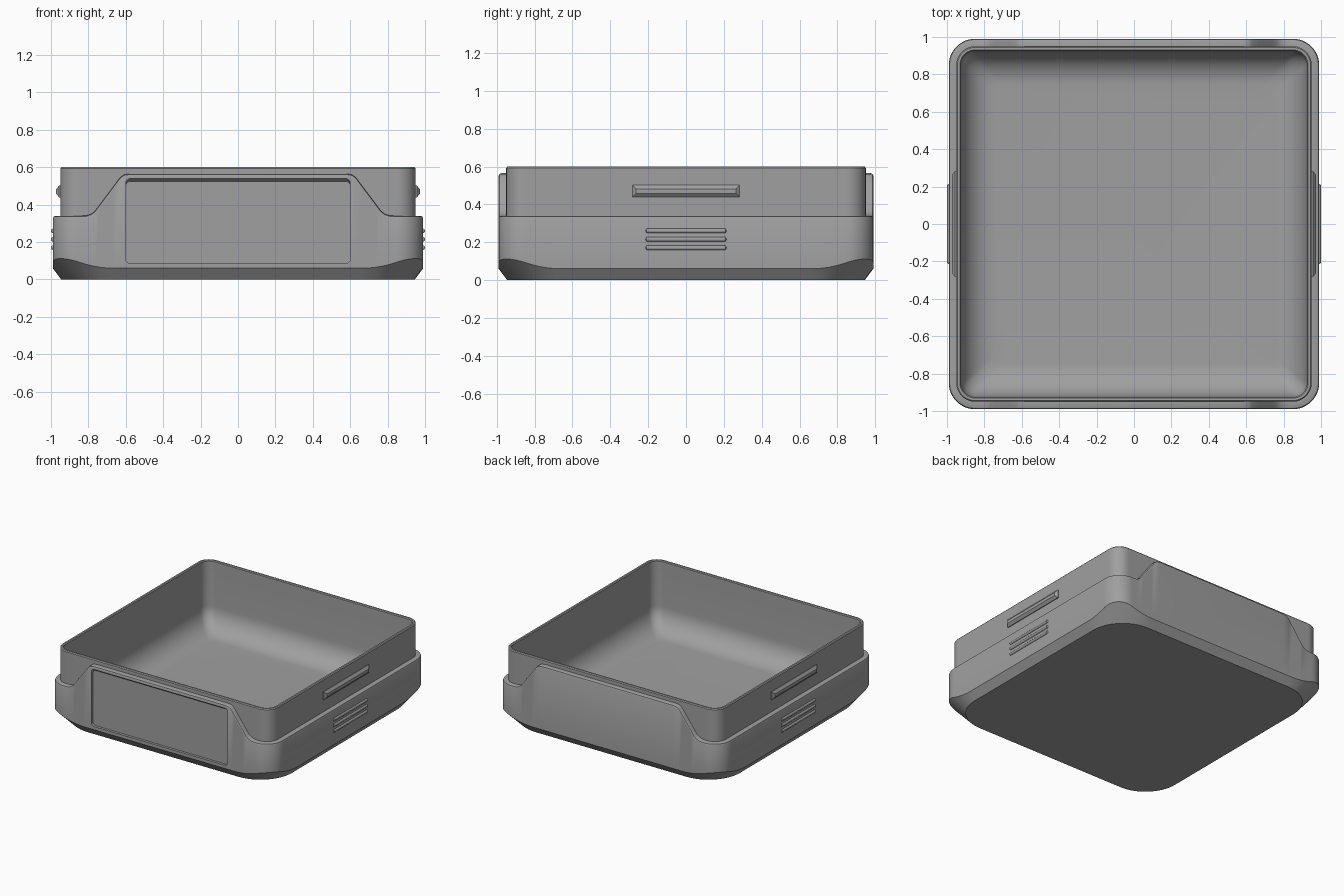
import bpy, bmesh, math
from mathutils import Vector

if "Cube" in bpy.data.objects:
    bpy.data.objects.remove(bpy.data.objects["Cube"])

grey = bpy.data.materials.new("warm_grey_plastic")
grey.diffuse_color = (0.35, 0.35, 0.35, 1)
grey.use_nodes = True
grey.node_tree.nodes["Principled BSDF"].inputs["Base Color"].default_value = grey.diffuse_color


def loft(name, rings):
    """Closed solid through rings of equal point count."""
    bm = bmesh.new()
    rows = [[bm.verts.new(p) for p in ring] for ring in rings]
    n = len(rows[0])
    for a, b in zip(rows, rows[1:]):
        for i in range(n):
            j = (i + 1) % n
            bm.faces.new((a[i], a[j], b[j], b[i]))
    bm.faces.new(rows[0][::-1])
    bm.faces.new(rows[-1])
    bmesh.ops.recalc_face_normals(bm, faces=bm.faces)
    me = bpy.data.meshes.new(name)
    bm.to_mesh(me)
    bm.free()
    ob = bpy.data.objects.new(name, me)
    bpy.context.collection.objects.link(ob)
    me.materials.append(grey)
    return ob


def activate(ob):
    bpy.ops.object.select_all(action='DESELECT')
    ob.select_set(True)
    bpy.context.view_layer.objects.active = ob


def smooth(ob):
    activate(ob)
    bpy.ops.object.shade_smooth_by_angle(angle=math.radians(32))


# Outline samples: one straight side plus a corner arc, turned four times
HALF, RAD = 0.99, 0.14
C = HALF - RAD
side = [0.85, 0.84, 0.81, 0.785, 0.765, 0.74, 0.70, 0.665, 0.63, 0.61, 0.58]
base = [Vector((-x, -HALF)) for x in side] + [Vector((x, -HALF)) for x in side[::-1]]
for i in range(1, 12):
    a = math.radians(-90 + 90 * i / 12)
    base.append(Vector((C + RAD * math.cos(a), -C + RAD * math.sin(a))))
outline = []
for dx, dy in ((1, 0), (0, 1), (-1, 0), (0, -1)):
    outline += [Vector((p.x * dx - p.y * dy, p.x * dy + p.y * dx)) for p in base]


def project(p, half, r):
    """Map an outline sample onto a rounded square."""
    c = half - r
    q = Vector([max(-c, min(c, v)) for v in p])
    return q + (p - q).normalized() * r


STEP = [(0.58, 0.565), (0.61, 0.56), (0.63, 0.545), (0.765, 0.365),
        (0.785, 0.35), (0.81, 0.342), (0.84, 0.34)]


def shelf(p):
    """Shell top height: raised in the middle of front and back."""
    x = abs(p.x)
    if abs(p.y) < HALF - 1e-4 or x >= 0.84:
        return 0.34
    if x <= 0.58:
        return 0.565
    for (x0, z0), (x1, z1) in zip(STEP, STEP[1:]):
        if x <= x1 + 1e-6:
            return z0 + (z1 - z0) * (x - x0) / (x1 - x0)
    return 0.34


def crease(p):
    """Bottom chamfer height: climbs around the corners."""
    d = (p - project(p, 0.945, 0.28)).length
    return 0.06 + 0.052 * max(0, (d - 0.045) / 0.077)


# Tray: chamfered base, stepped shell, tub wall, rim, filleted interior
spec = [(0.945, 0.28, lambda p: 0), (0.99, 0.14, crease),
        (0.99, 0.14, lambda p: shelf(p) - 0.014),
        (0.986, 0.136, lambda p: shelf(p) - 0.004),
        (0.976, 0.126, shelf), (0.95, 0.10, shelf),
        (0.95, 0.10, lambda p: 0.593), (0.944, 0.094, lambda p: 0.6),
        (0.931, 0.081, lambda p: 0.6), (0.925, 0.075, lambda p: 0.594)]
for k in range(11):
    a = math.pi / 2 * k / 10
    spec.append((0.925 - 0.18 * (1 - math.cos(a)), 0.075 - 0.025 * k / 10,
                 lambda p, z=0.06 + 0.18 * (1 - math.sin(a)): z))
tray = loft("tray", [[(*project(p, h, r), z(p)) for p in outline] for h, r, z in spec])


# Front label recess with a sloped upper lip
def label_ring(y, top):
    pts = []
    for cx, cz, start in ((0.575, top - 0.025, 0), (-0.575, top - 0.025, 90),
                          (-0.575, 0.11, 180), (0.575, 0.11, 270)):
        for i in range(6):
            a = math.radians(start + 18 * i)
            pts.append((cx + 0.025 * math.cos(a), y, cz + 0.025 * math.sin(a)))
    return pts


cutter = loft("label_cutter", [label_ring(-1.01, 0.54), label_ring(-0.988, 0.54),
                               label_ring(-0.97, 0.525)])
cutter.hide_render = True
cut = tray.modifiers.new("label_recess", 'BOOLEAN')
cut.operation = 'DIFFERENCE'
cut.solver = 'EXACT'
cut.object = cutter
activate(tray)
bpy.ops.object.modifier_apply(modifier=cut.name)
bpy.data.objects.remove(cutter)
smooth(tray)

for s, label in ((1, "right"), (-1, "left")):
    # Latch bar on the tub wall
    levels = [(0.94, 0.284, 0.032), (0.956, 0.284, 0.032), (0.972, 0.264, 0.012)]
    loft(label + "_latch_bar", [[(s * x, -w, 0.47 - h), (s * x, w, 0.47 - h),
                                 (s * x, w, 0.47 + h), (s * x, -w, 0.47 + h)]
                                for x, w, h in levels])
    # Finger grip ridges on the shell
    for n, z in enumerate((0.17, 0.215, 0.26)):
        ends = [(-0.213, 0.004), (-0.208, 0.012), (0.208, 0.012), (0.213, 0.004)]
        smooth(loft(f"{label}_grip_ridge_{n + 1}",
                    [[(s * (0.988 + r * math.cos(t * math.pi / 8)), y,
                       z + r * math.sin(t * math.pi / 8)) for t in range(16)]
                     for y, r in ends]))
